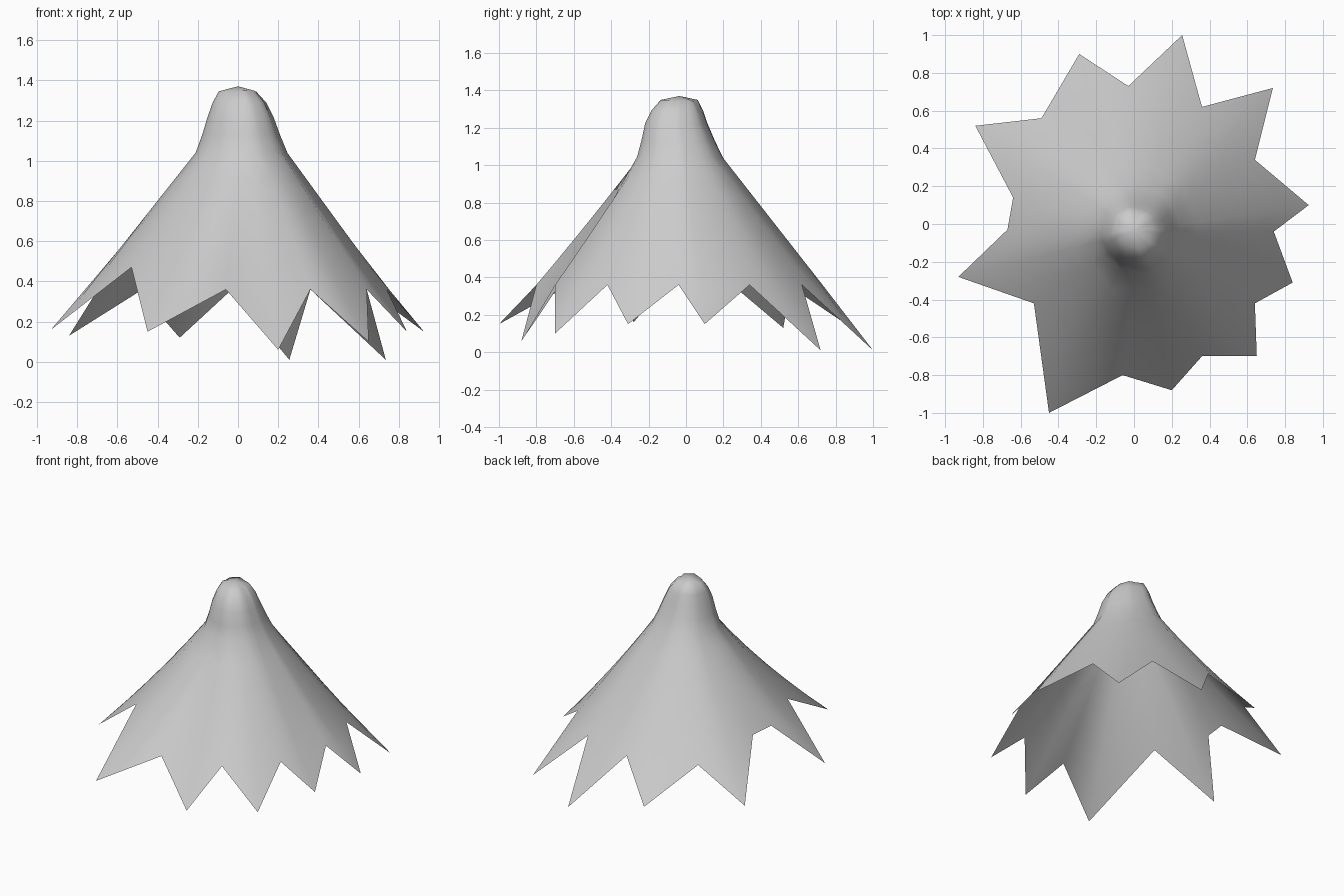
import bpy, bmesh, random
from math import atan2, cos, sin
from mathutils import Vector

if "Cube" in bpy.data.objects:
    bpy.data.objects.remove(bpy.data.objects["Cube"])

random.seed(4)

# Ragged hem, counterclockwise from the right: alternating points and notches
HEM = [(.925, .10, .15), (.64, .34, .36), (.735, .72, .01), (.36, .62, .36),
       (.255, 1.0, .01), (-.03, .73, .36), (-.29, .90, .12), (-.49, .56, .35),
       (-.84, .52, .13), (-.64, .14, .45), (-.67, -.03, .46), (-.93, -.28, .16),
       (-.53, -.42, .47), (-.45, -1.0, .15), (-.06, -.80, .36), (.20, -.88, .06),
       (.36, -.70, .36), (.65, -.70, .10), (.64, -.42, .36), (.84, -.31, .15),
       (.74, -.04, .36)]
# Crown rings: centre x, centre y, height, radius
CROWN = [(0, -.035, 1.345, .095), (.01, -.045, 1.29, .135),
         (.015, -.05, 1.22, .165), (.018, -.04, 1.13, .195), (.02, -.03, 1.04, .23)]
STEPS = 6          # rows between crown and hem

rows = [[] for _ in range(len(CROWN) + STEPS)]
for p in HEM:
    hem = Vector(p)
    ang = atan2(hem.y, hem.x)
    out = Vector((cos(ang), sin(ang), 0))
    fold = random.uniform(-.009, .009)
    for i, (cx, cy, z, r) in enumerate(CROWN):
        rows[i].append(Vector((cx, cy, z + fold * .5)) + out * (r + fold))
    # Skirt runs to the hem with a slight inward sag below the long points
    start = rows[len(CROWN) - 1][-1]
    sag = .12 * max(0, hem.xy.length - .75)
    for k in range(1, STEPS + 1):
        t = k / STEPS
        rows[len(CROWN) + k - 1].append(start.lerp(hem, t) - out * sag * 4 * t * (1 - t))

# Draped cloth as one open sheet
bm = bmesh.new()
top = bm.verts.new((0, -.035, 1.37))
grid = [[bm.verts.new(v) for v in row] for row in rows]
n = len(HEM)
for j in range(n):
    k = (j + 1) % n
    bm.faces.new((top, grid[0][j], grid[0][k]))
    for a, b in zip(grid, grid[1:]):
        bm.faces.new((a[j], b[j], b[k], a[k]))
for f in bm.faces:
    f.smooth = True
mesh = bpy.data.meshes.new("ragged_cloak")
bm.to_mesh(mesh)
bm.free()
cloak = bpy.data.objects.new("ragged_cloak", mesh)
bpy.context.collection.objects.link(cloak)
